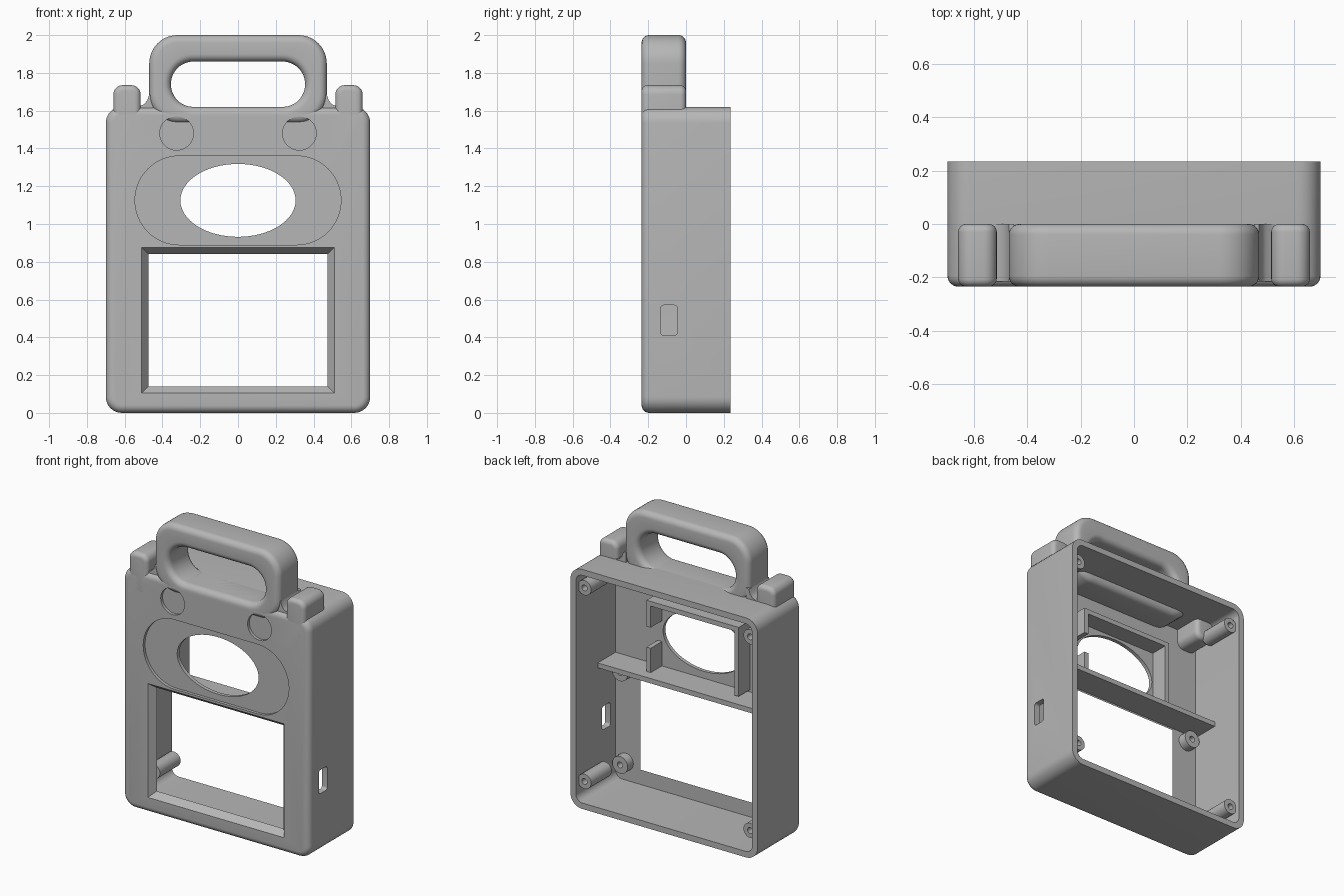
import bpy, bmesh, math
from mathutils import Matrix

cube = bpy.data.objects.get("Cube")
if cube:
    bpy.data.objects.remove(cube, do_unlink=True)

FRONT, BACK, WALL = -0.235, 0.235, 0.045
INNER = FRONT + WALL

grey = bpy.data.materials.new("plain_grey")
grey.use_nodes = True
grey.diffuse_color = (0.47, 0.47, 0.47, 1)
grey.node_tree.nodes["Principled BSDF"].inputs["Base Color"].default_value = grey.diffuse_color


def finish(name, bm, smooth=True):
    bmesh.ops.recalc_face_normals(bm, faces=bm.faces)
    mesh = bpy.data.meshes.new(name)
    bm.to_mesh(mesh)
    bm.free()
    mesh.materials.append(grey)
    obj = bpy.data.objects.new(name, mesh)
    bpy.context.collection.objects.link(obj)
    if smooth:
        shade(obj)
    return obj


def shade(obj):
    bpy.ops.object.select_all(action='DESELECT')
    obj.select_set(True)
    bpy.context.view_layer.objects.active = obj
    bpy.ops.object.shade_smooth_by_angle(angle=math.radians(30))


def rounded(x0, x1, z0, z1, r, inset=0, n=8):
    """Rounded rectangle outline, optionally inset."""
    r0 = max(r, 0.001)
    r1 = max(r0 - inset, 0.001)
    k = max(r0, inset + r1)
    corners = [(x1 - k, z1 - k), (x0 + k, z1 - k), (x0 + k, z0 + k), (x1 - k, z0 + k)]
    pts = []
    for q, (cx, cz) in enumerate(corners):
        for i in range(n + 1):
            a = math.pi / 2 * (q + i / n)
            pts.append((cx + r1 * math.cos(a), cz + r1 * math.sin(a)))
    return pts


def ellipse(cx, cz, a, b, n=48):
    return [(cx + a * math.cos(math.tau * i / n), cz + b * math.sin(math.tau * i / n)) for i in range(n)]


def loft(name, rings, closed=False, sideways=False, smooth=True):
    """Skin outlines placed along y (or along x when sideways)."""
    bm = bmesh.new()
    loops = [[bm.verts.new((d, u, v) if sideways else (u, d, v)) for u, v in pts] for pts, d in rings]
    pairs = list(zip(loops, loops[1:]))
    if closed:
        pairs.append((loops[-1], loops[0]))
    else:
        bm.faces.new(loops[0])
        bm.faces.new(loops[-1])
    for a, b in pairs:
        for i in range(len(a)):
            j = (i + 1) % len(a)
            bm.faces.new((a[i], a[j], b[j], b[i]))
    return finish(name, bm, smooth)


def fillet(y0, y1, r, ends=2, n=6):
    """Inset and depth pairs for a softened front edge, and back edge if ends is 2."""
    arc = [(r * (1 - math.sin(math.pi / 2 * i / n)), r * (1 - math.cos(math.pi / 2 * i / n)))
           for i in range(n + 1)]
    steps = [(i, y0 + d) for i, d in arc]
    return steps + ([(i, y1 - d) for i, d in reversed(arc)] if ends == 2 else [(0, y1)])


def box(name, x0, x1, y0, y1, z0, z1):
    bm = bmesh.new()
    bmesh.ops.create_cube(bm, size=1)
    size = Matrix.Diagonal((x1 - x0, y1 - y0, z1 - z0, 1))
    place = Matrix.Translation(((x0 + x1) / 2, (y0 + y1) / 2, (z0 + z1) / 2))
    bm.transform(place @ size)
    return finish(name, bm, False)


def cut(target, cutter):
    mod = target.modifiers.new("cut", 'BOOLEAN')
    mod.operation = 'DIFFERENCE'
    mod.solver = 'EXACT'
    mod.object = cutter
    bpy.context.view_layer.objects.active = target
    bpy.ops.object.modifier_apply(modifier=mod.name)
    bpy.data.objects.remove(cutter, do_unlink=True)


def prism(pts, d0, d1, sideways=False):
    return loft("cutter", [(pts, d0), (pts, d1)], sideways=sideways, smooth=False)


# Shell, open at the back
shell = loft("case_shell", [(rounded(-0.70, 0.70, 0, 1.62, 0.085, i), y)
                            for i, y in fillet(FRONT, BACK, 0.04, ends=1)], smooth=False)
cut(shell, prism(rounded(-0.66, 0.66, 0.04, 1.58, 0.05), INNER, 0.4))

# Shallow face recesses
recess = FRONT + 0.02
cut(shell, prism(rounded(-0.545, 0.545, 0.89, 1.36, 0.234, n=16), -0.4, recess))
for side in (-1, 1):
    cut(shell, prism(ellipse(side * 0.325, 1.48, 0.089, 0.089), -0.4, recess))

# Oval opening, chamfered window and side port
cut(shell, prism(ellipse(0, 1.125, 0.305, 0.193, 64), -0.4, -0.1))
window = [([(-0.475 - g, 0.14 - g), (0.475 + g, 0.14 - g), (0.475 + g, 0.84 + g), (-0.475 - g, 0.84 + g)], y)
          for g, y in ((0.07, INNER - 2 * WALL), (-0.035, INNER + WALL))]
cut(shell, loft("cutter", window, smooth=False))
cut(shell, prism(rounded(-0.135, -0.045, 0.41, 0.57, 0.018), 0.6, 0.8, sideways=True))
shade(shell)

# Carrying handle: a soft-edged closed loop
steps = fillet(FRONT, 0, 0.04)
outer = [(rounded(-0.47, 0.47, 1.535, 2.0, 0.15, i, 12), y) for i, y in steps]
inner = [(rounded(-0.355 - i, 0.355 + i, 1.62 - i, 1.86 + i, 0.119 + i, 0, 12), y)
         for i, y in reversed(steps)]
loft("carry_handle", outer + inner, closed=True)

for side, label in ((1, "left"), (-1, "right")):
    # Top stub beside the handle
    xs = sorted((side * 0.515, side * 0.66))
    loft(label + "_top_stub", [(rounded(xs[0], xs[1], 1.45, 1.735, 0.05, i), y)
                               for i, y in fillet(FRONT, 0, 0.03)])
    # Concave web where the handle meets the case
    web = [(0.45, 1.6), (0.45, 1.69), (0.47, 1.685), (0.48, 1.655), (0.495, 1.635), (0.53, 1.62), (0.53, 1.6)]
    web = [(side * x, z) for x, z in web]
    loft(label + "_handle_web", [(web, FRONT + 0.02), (web, 0)])

    # Screw posts: long ones for the lid, short ones for the board
    for kind, x, y0, y1, r, heights in (("lid", 0.62, -0.02, 0.2, 0.05, (0.17, 1.48)),
                                        ("board", 0.585, INNER - 0.01, -0.13, 0.058, (0.165, 0.79))):
        for z, level in zip(heights, ("lower", "upper")):
            ring = ellipse(side * x, z, r, r, 24)
            hole = ellipse(side * x, z, 0.02, 0.02, 24)
            floor = y1 - 0.05
            loft(f"{label}_{level}_{kind}_post", [(hole, floor), (hole, y1), (ring, y1), (ring, y0)])

# Inner shelf and the bracket around the oval opening
box("inner_shelf", -0.665, 0.665, INNER - 0.01, 0, 0.852, 0.885)
box("bracket_top", -0.345, 0.345, INNER - 0.01, -0.07, 1.335, 1.367)
box("bracket_right", -0.345, -0.313, INNER - 0.01, -0.07, 0.90, 1.35)
box("bracket_left_upper", 0.313, 0.345, INNER - 0.01, -0.07, 1.19, 1.35)
box("bracket_left_lower", 0.313, 0.345, INNER - 0.01, -0.07, 0.88, 1.05)
